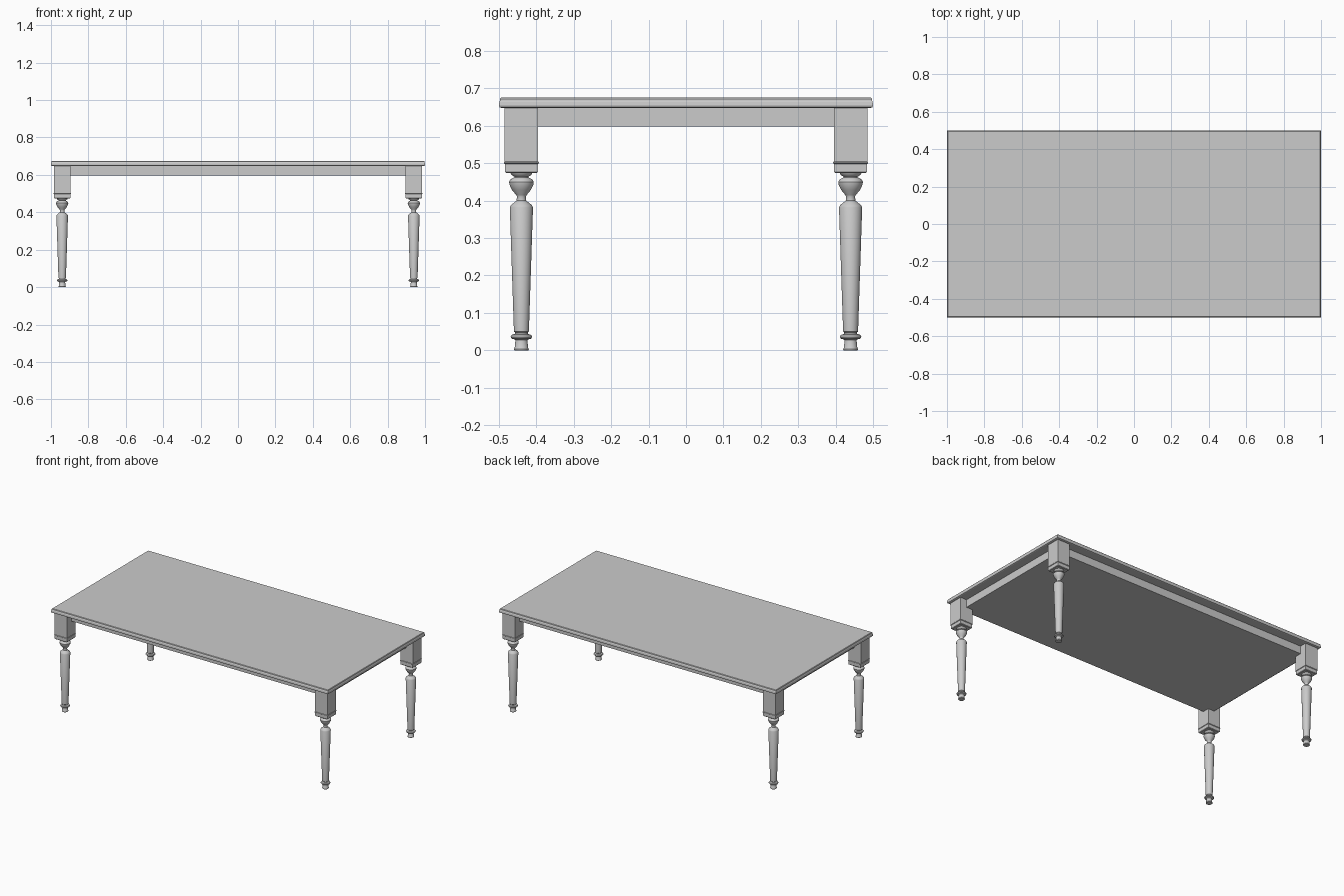
import bpy, bmesh, math

if "Cube" in bpy.data.objects:
    bpy.data.objects.remove(bpy.data.objects["Cube"])


def make_object(name, bm, smooth=False):
    bmesh.ops.recalc_face_normals(bm, faces=bm.faces)
    mesh = bpy.data.meshes.new(name)
    bm.to_mesh(mesh)
    bm.free()
    ob = bpy.data.objects.new(name, mesh)
    bpy.context.collection.objects.link(ob)
    if smooth:
        bpy.ops.object.select_all(action='DESELECT')
        ob.select_set(True)
        bpy.context.view_layer.objects.active = ob
        bpy.ops.object.shade_smooth_by_angle(angle=math.radians(35))
    return ob


def loft(name, rings, smooth=False):
    """Skin a stack of point rings and cap both ends."""
    bm = bmesh.new()
    loops = [[bm.verts.new(p) for p in ring] for ring in rings]
    n = len(loops[0])
    for a, b in zip(loops, loops[1:]):
        for i in range(n):
            j = (i + 1) % n
            bm.faces.new((a[i], a[j], b[j], b[i]))
    bm.faces.new(loops[0][::-1])
    bm.faces.new(loops[-1])
    return make_object(name, bm, smooth)


def rect(hx, hy, z, cx=0, cy=0):
    return [(cx + sx * hx, cy + sy * hy, z)
            for sx, sy in ((-1, -1), (1, -1), (1, 1), (-1, 1))]


def circle(r, z, cx, cy, n=32):
    return [(cx + r * math.cos(2 * math.pi * i / n),
             cy + r * math.sin(2 * math.pi * i / n), z) for i in range(n)]


# Table top with a moulded edge: (inset, height)
top_edge = [(0.006, 0.648), (0.001, 0.650), (0.0, 0.655), (0.001, 0.663),
            (0.003, 0.668), (0.003, 0.672), (0.006, 0.675)]
loft("table_top", [rect(1 - d, 0.5 - d, z) for d, z in top_edge])

# Solid apron under the top
loft("apron", [rect(0.94, 0.44, 0.598), rect(0.94, 0.44, 0.649)])

# Square leg block with thin bead: (half width, height)
block = [(0.041, 0.474), (0.044, 0.477), (0.044, 0.498), (0.047, 0.500),
         (0.047, 0.502), (0.045, 0.504), (0.045, 0.649)]

# Turned leg: (radius, height)
turning = [(0.019, 0.0), (0.020, 0.003), (0.018, 0.006), (0.016, 0.027),
           (0.019, 0.029), (0.026, 0.031), (0.029, 0.036), (0.026, 0.041),
           (0.017, 0.044), (0.017, 0.048), (0.020, 0.050), (0.031, 0.382),
           (0.028, 0.388), (0.013, 0.400), (0.012, 0.411), (0.014, 0.415),
           (0.025, 0.428), (0.032, 0.443), (0.033, 0.450), (0.029, 0.457),
           (0.019, 0.462), (0.019, 0.464), (0.027, 0.469), (0.030, 0.476)]

for side, sx in (("left", -1), ("right", 1)):
    for end, sy in (("front", -1), ("back", 1)):
        cx, cy = sx * 0.94, sy * 0.44
        loft(f"{end}_{side}_leg_block",
             [rect(h, h, z, cx, cy) for h, z in block])
        loft(f"{end}_{side}_turned_leg",
             [circle(r, z, cx, cy) for r, z in turning], smooth=True)
